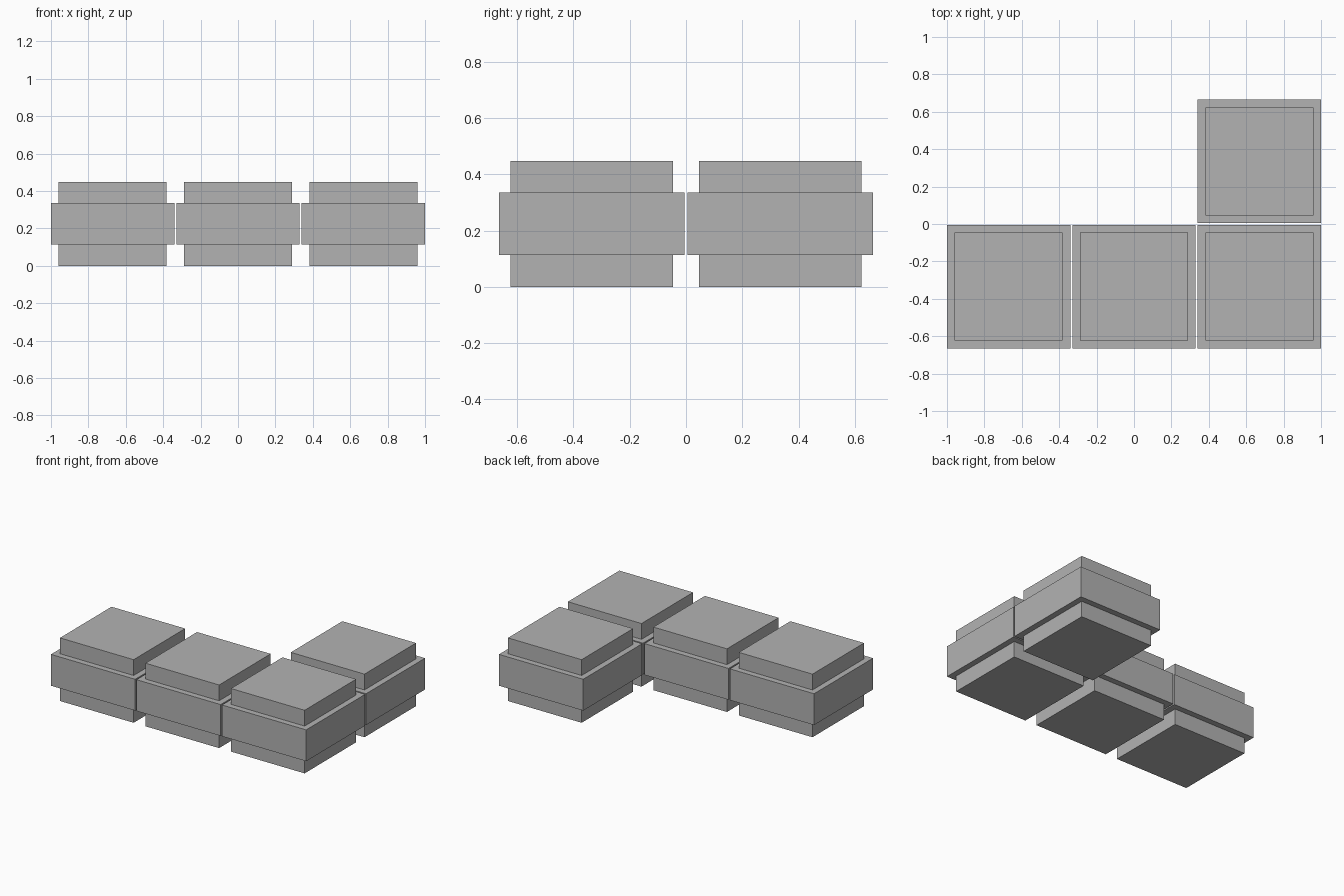
import bpy

# Remove the default object
cube = bpy.data.objects.get("Cube")
if cube:
    bpy.data.objects.remove(cube, do_unlink=True)

# Single flat grey
GREY = (0.45, 0.45, 0.45, 1.0)
grey = bpy.data.materials.new("plain_grey")
grey.use_nodes = True
grey.diffuse_color = GREY
grey.node_tree.nodes["Principled BSDF"].inputs["Base Color"].default_value = GREY

PITCH = 0.67      # spacing between modules
BODY = 0.66       # width of the wide middle block
CAP = 0.577       # width of the narrower base and top
LEVELS = (0.0, 0.113, 0.335, 0.447)


def block(name, x, y, width, bottom, top):
    """Square flat-sided block between two heights."""
    bpy.ops.mesh.primitive_cube_add(size=1, location=(x, y, (bottom + top) / 2))
    obj = bpy.context.object
    obj.name = name
    obj.scale = (width, width, top - bottom)
    bpy.ops.object.transform_apply(location=False, rotation=False, scale=True)
    obj.data.materials.append(grey)
    return obj


# L-shaped arrangement: three modules in front, one behind on the left
modules = {
    "front_right": (-1, -0.5),
    "front_middle": (0, -0.5),
    "front_left": (1, -0.5),
    "back_left": (1, 0.5),
}
parts = (("base", CAP), ("body", BODY), ("top", CAP))

for place, (col, row) in modules.items():
    for i, (part, width) in enumerate(parts):
        block(f"{place}_{part}", col * PITCH, row * PITCH,
              width, LEVELS[i], LEVELS[i + 1])
